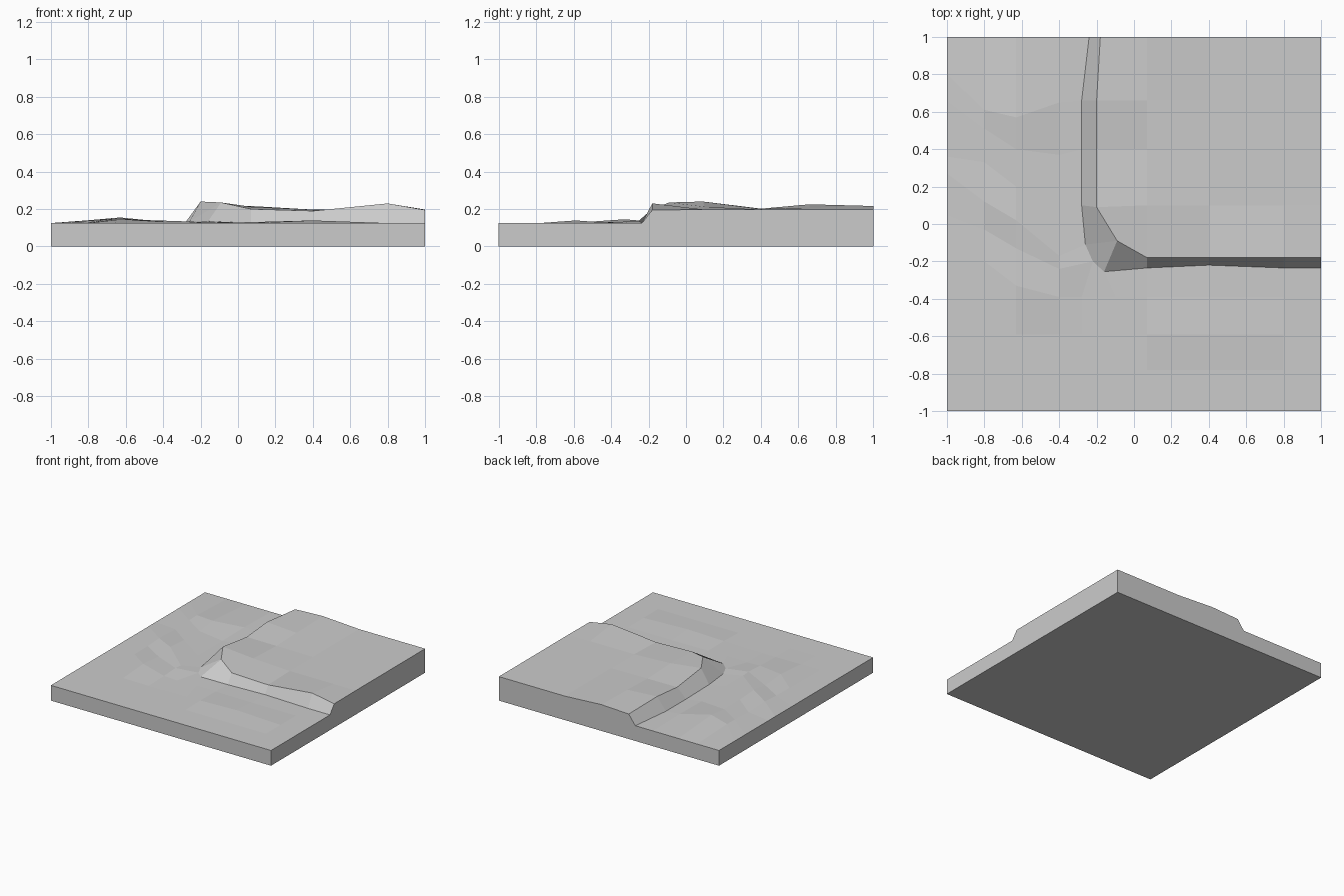
import bpy, bmesh

LOW, HIGH = 0.125, 0.197

# Grid lines; lines 4 and 5 are the foot and rim of the cliff
cols = [-1, -0.8, -0.63, -0.4, -0.28, -0.2, 0.07, 0.4, 0.8, 1]
rows = [-1, -0.78, -0.59, -0.39, -0.235, -0.18, 0.1, 0.4, 0.66, 1]

# Rough ground left of the cliff: (y, z) for columns 0-3 on each row
rough = {
    3: [(-0.2, 0.125), (-0.8 + 0.6, 0.128), (-0.33, 0.145), (-0.39, 0.13)],
    4: [(0.05, 0.125), (-0.03, 0.13), (-0.13, 0.128), (-0.24, 0.138)],
    5: [(0.27, 0.125), (0.12, 0.138), (0.02, 0.15), (-0.17, 0.132)],
    6: [(0.36, 0.125), (0.33, 0.13), (0.2, 0.138), (0.05, 0.13)],
    7: [(0.66, 0.125), (0.51, 0.138), (0.4, 0.135), (0.37, 0.128)],
    8: [(0.8, 0.125), (0.61, 0.14), (0.57, 0.155), (0.65, 0.132)],
}

# Cliff corner points and individual bumps
special = {
    (5, 5): (-0.09, -0.09, 0.235), (5, 6): (-0.2, 0.09, 0.24),
    (4, 6): (-0.28, 0.1, 0.13), (4, 5): (-0.26, -0.11, 0.132),
    (4, 4): (-0.22, -0.2, 0.132), (5, 4): (-0.16, -0.255, 0.135),
    (4, 9): (-0.24, 1, LOW), (5, 9): (-0.18, 1, 0.205),
    (5, 3): (-0.1, -0.39, 0.13), (5, 2): (-0.05, -0.59, LOW),
    (7, 4): (0.4, -0.22, LOW),
}
heights = {
    (5, 7): 0.202, (5, 8): 0.225, (6, 5): 0.2, (7, 5): 0.19, (8, 5): 0.23,
    (6, 6): 0.212, (6, 7): 0.2, (6, 8): 0.208, (6, 9): 0.216, (9, 5): 0.195,
    (2, 2): 0.127, (7, 2): 0.139, (6, 2): 0.13, (6, 3): 0.128,
}


def point(i, j):
    if (i, j) in special:
        return special[i, j]
    if i < 4 and j in rough:
        return (cols[i], *rough[j][i])
    z = HIGH if i >= 5 and j >= 5 else LOW
    return cols[i], rows[j], heights.get((i, j), z)


# Terrain surface
bm = bmesh.new()
n = len(cols)
v = [[bm.verts.new(point(i, j)) for j in range(n)] for i in range(n)]
for i in range(n - 1):
    for j in range(n - 1):
        bm.faces.new((v[i][j], v[i + 1][j], v[i + 1][j + 1], v[i][j + 1]))

# Side walls and underside
rim = [e for e in bm.edges if e.is_boundary]
wall = bmesh.ops.extrude_edge_only(bm, edges=rim)["geom"]
for g in wall:
    if isinstance(g, bmesh.types.BMVert):
        g.co.z = 0
bmesh.ops.holes_fill(bm, edges=[e for e in bm.edges if e.is_boundary], sides=0)
bmesh.ops.recalc_face_normals(bm, faces=bm.faces)

mesh = bpy.data.meshes.new("cliff_corner_tile")
bm.to_mesh(mesh)
bm.free()
tile = bpy.data.objects.new("cliff_corner_tile", mesh)
bpy.context.collection.objects.link(tile)
